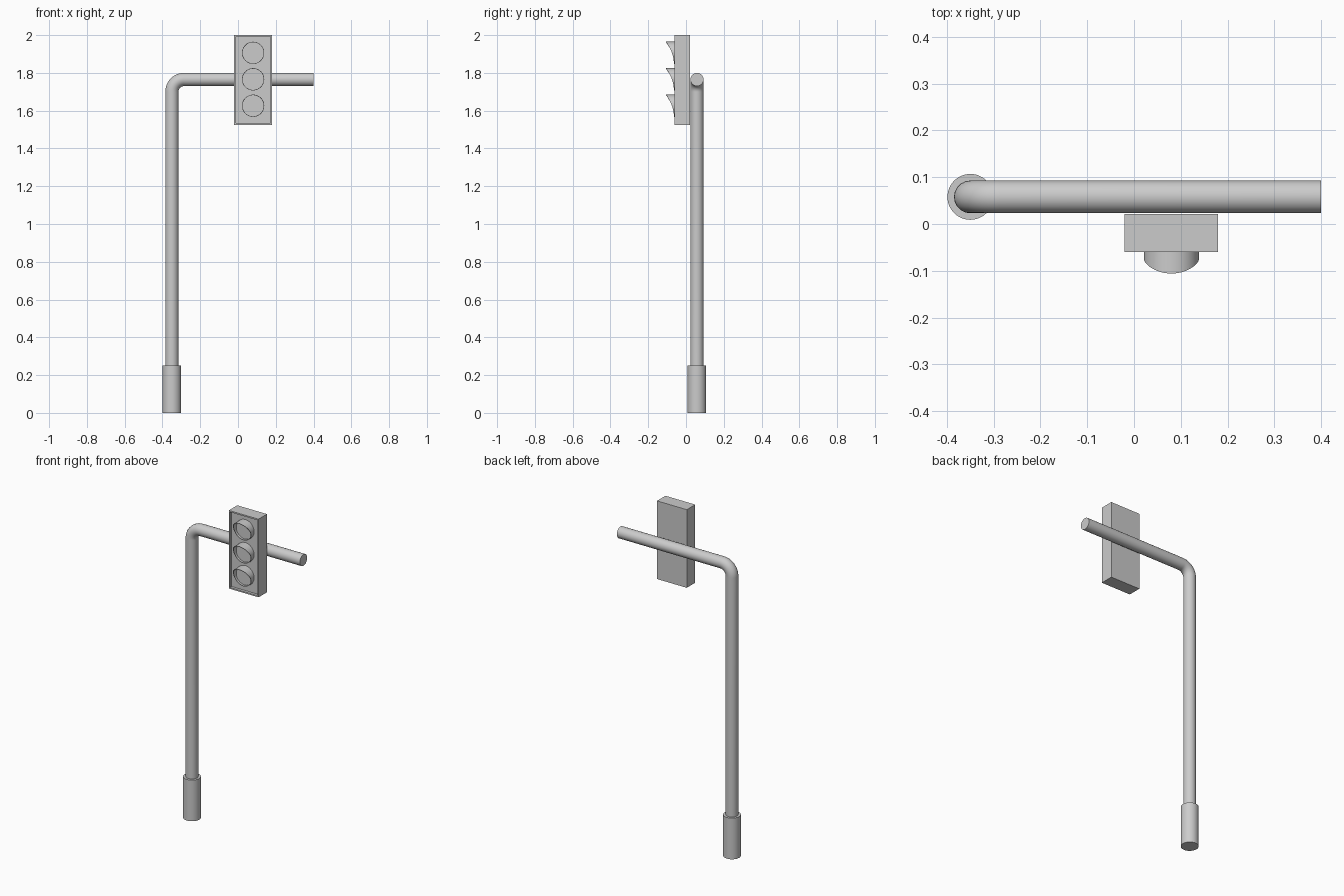
import bpy, bmesh, math

if "Cube" in bpy.data.objects:
    bpy.data.objects.remove(bpy.data.objects["Cube"])

POLE_X, POLE_Y, ARM_Z, POLE_R = -0.35, 0.058, 1.765, 0.035
HEAD_X, PANEL_Y, VISOR_R = 0.08, -0.044, 0.059


def smooth(obj):
    bpy.ops.object.select_all(action='DESELECT')
    obj.select_set(True)
    bpy.context.view_layer.objects.active = obj
    bpy.ops.object.shade_smooth_by_angle(angle=math.radians(35))


def mesh_object(name, bm):
    bmesh.ops.recalc_face_normals(bm, faces=bm.faces)
    mesh = bpy.data.meshes.new(name)
    bm.to_mesh(mesh)
    bm.free()
    obj = bpy.data.objects.new(name, mesh)
    bpy.context.collection.objects.link(obj)
    return obj


# Base sleeve
bpy.ops.mesh.primitive_cylinder_add(vertices=48, radius=0.049, depth=0.25,
                                    location=(POLE_X, POLE_Y, 0.125))
bpy.context.object.name = "base_sleeve"
smooth(bpy.context.object)

# Bent pole and arm
bend = 0.065
path = [(POLE_X, 0.24)]
for i in range(13):
    a = math.pi - i / 12 * math.pi / 2
    path.append((POLE_X + bend + bend * math.cos(a), ARM_Z - bend + bend * math.sin(a)))
path.append((0.4, ARM_Z))
curve = bpy.data.curves.new("pole", 'CURVE')
curve.dimensions = '3D'
curve.bevel_depth = POLE_R
curve.bevel_resolution = 8
curve.use_fill_caps = True
spline = curve.splines.new('POLY')
spline.points.add(len(path) - 1)
for p, (x, z) in zip(spline.points, path):
    p.co = (x, POLE_Y, z, 1)
pole = bpy.data.objects.new("pole_and_arm", curve)
bpy.context.collection.objects.link(pole)
bpy.ops.object.select_all(action='DESELECT')
pole.select_set(True)
bpy.context.view_layer.objects.active = pole
bpy.ops.object.convert(target='MESH')
smooth(bpy.context.object)

# Signal housing with recessed front panel
bm = bmesh.new()
bmesh.ops.create_cube(bm, size=1)
for v in bm.verts:
    v.co = (HEAD_X + v.co.x * 0.2, -0.0195 + v.co.y * 0.081, 1.7625 + v.co.z * 0.475)
front = min(bm.faces, key=lambda f: f.calc_center_median().y)
bmesh.ops.inset_region(bm, faces=[front], thickness=0.012)
ext = bmesh.ops.extrude_discrete_faces(bm, faces=[front])
for v in ext['faces'][0].verts:
    v.co.y = PANEL_Y
mesh_object("signal_housing", bm)


# Visor: thin tube whose front edge sweeps out towards the top
def visor(name, z0, n=48):
    bm = bmesh.new()
    rings = []
    for r, is_front in ((VISOR_R, 0), (VISOR_R, 1), (VISOR_R - 0.003, 1), (VISOR_R - 0.003, 0)):
        ring = []
        for i in range(n):
            a = 2 * math.pi * i / n
            t = (math.sin(a) + 1) / 2
            y = -0.064 - 0.042 * t ** 2 if is_front else PANEL_Y
            ring.append(bm.verts.new((HEAD_X + r * math.cos(a), y, z0 + r * math.sin(a))))
        rings.append(ring)
    for k in range(4):
        a, b = rings[k], rings[(k + 1) % 4]
        for i in range(n):
            j = (i + 1) % n
            bm.faces.new((a[i], a[j], b[j], b[i]))
    smooth(mesh_object(name, bm))


# Three lamps, top to bottom
for label, z in (("top", 1.906), ("middle", 1.766), ("bottom", 1.626)):
    visor(label + "_visor", z)
    bpy.ops.mesh.primitive_cylinder_add(vertices=48, radius=VISOR_R - 0.002, depth=0.008,
                                        location=(HEAD_X, PANEL_Y - 0.003, z),
                                        rotation=(math.pi / 2, 0, 0))
    bpy.context.object.name = label + "_lens"
    smooth(bpy.context.object)
